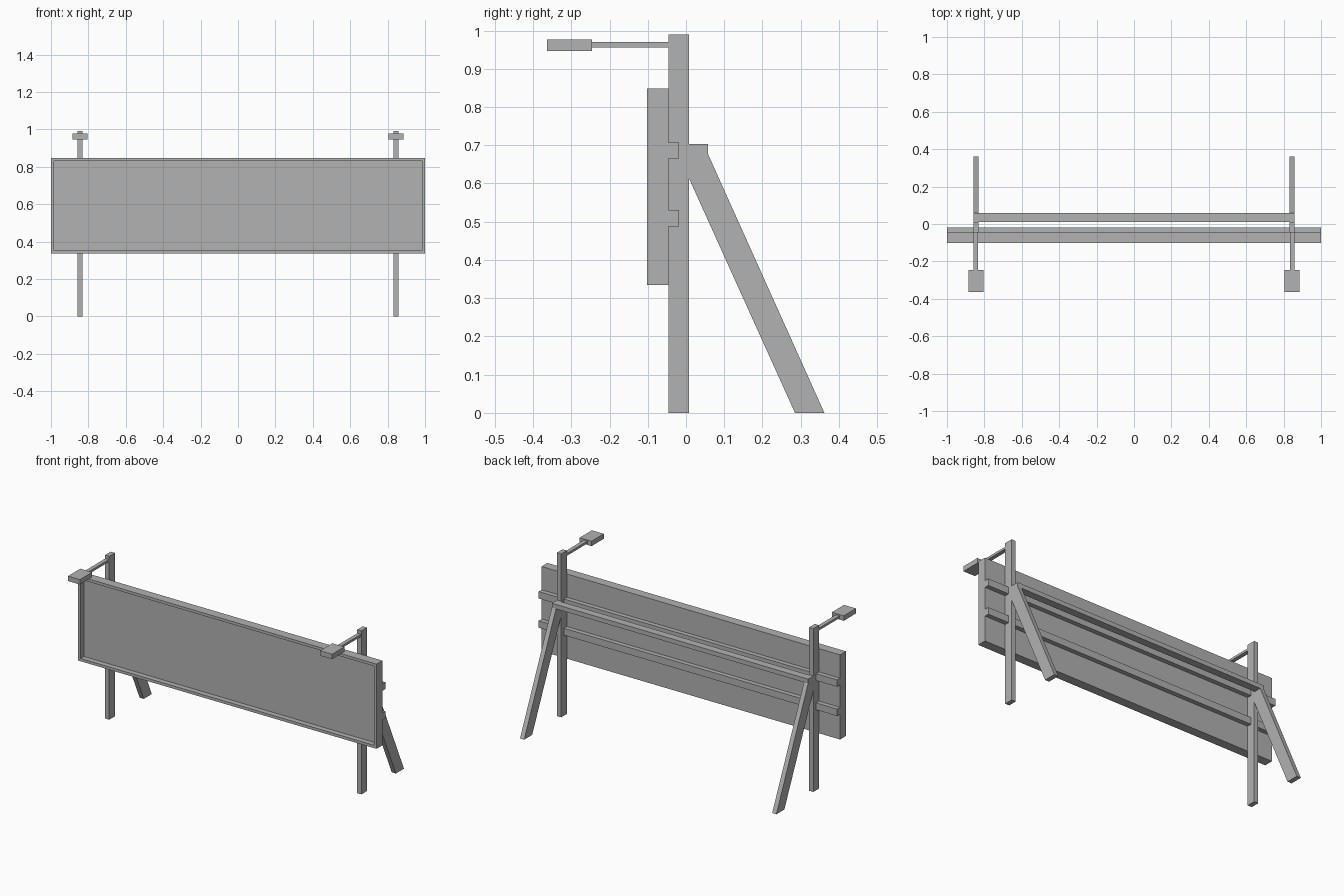
import bpy
import bmesh

cube = bpy.data.objects.get("Cube")
if cube:
    bpy.data.objects.remove(cube, do_unlink=True)

grey = bpy.data.materials.new("plain grey")
grey.use_nodes = True
colour = (0.445, 0.445, 0.445, 1)
grey.diffuse_color = colour
grey.node_tree.nodes["Principled BSDF"].inputs["Base Color"].default_value = colour


def finish(name, bm):
    bmesh.ops.recalc_face_normals(bm, faces=bm.faces)
    mesh = bpy.data.meshes.new(name)
    bm.to_mesh(mesh)
    bm.free()
    mesh.materials.append(grey)
    obj = bpy.data.objects.new(name, mesh)
    bpy.context.collection.objects.link(obj)
    return obj


def prism(name, x, width, profile):
    """Extrude a (y, z) outline along x, centred on x."""
    bm = bmesh.new()
    face = bm.faces.new([bm.verts.new((x - width / 2, y, z)) for y, z in profile])
    out = bmesh.ops.extrude_face_region(bm, geom=[face])
    verts = [g for g in out["geom"] if isinstance(g, bmesh.types.BMVert)]
    bmesh.ops.translate(bm, verts=verts, vec=(width, 0, 0))
    return finish(name, bm)


def box(name, x, width, y0, y1, z0, z1):
    return prism(name, x, width, [(y0, z0), (y1, z0), (y1, z1), (y0, z1)])


# Display panel with a raised border around a recessed front
panel = box("display_panel", 0, 2, -0.102, -0.046, 0.335, 0.848)
bm = bmesh.new()
bm.from_mesh(panel.data)
bm.normal_update()
front = min(bm.faces, key=lambda f: f.calc_center_median().y)
bmesh.ops.inset_region(bm, faces=[front], thickness=0.024)
out = bmesh.ops.extrude_face_region(bm, geom=[front])
inner = [g for g in out["geom"] if isinstance(g, bmesh.types.BMVert)]
bmesh.ops.translate(bm, verts=inner, vec=(0, 0.032, 0))
if front.is_valid:
    bmesh.ops.delete(bm, geom=[front], context="FACES_ONLY")
bm.to_mesh(panel.data)
bm.free()

# Rails behind the panel
for name, bottom in (("upper_rail", 0.665), ("lower_rail", 0.488)):
    box(name, 0, 2, -0.046, -0.018, bottom, bottom + 0.042)

# Beam joining the two braces
box("cross_beam", 0, 1.69, 0.012, 0.058, 0.676, 0.703)

# Post, slanted brace and lamp on each side
for side, x in (("left", 0.845), ("right", -0.845)):
    box(side + "_post", x, 0.028, -0.046, 0.008, 0, 0.99)
    prism(side + "_brace", x, 0.028,
          [(0.008, 0.703), (0.058, 0.703), (0.058, 0.676),
           (0.362, 0), (0.285, 0), (0.008, 0.613)])
    box(side + "_lamp_arm", x, 0.024, -0.246, -0.046, 0.956, 0.97)
    box(side + "_lamp_head", x, 0.08, -0.363, -0.246, 0.947, 0.977)
